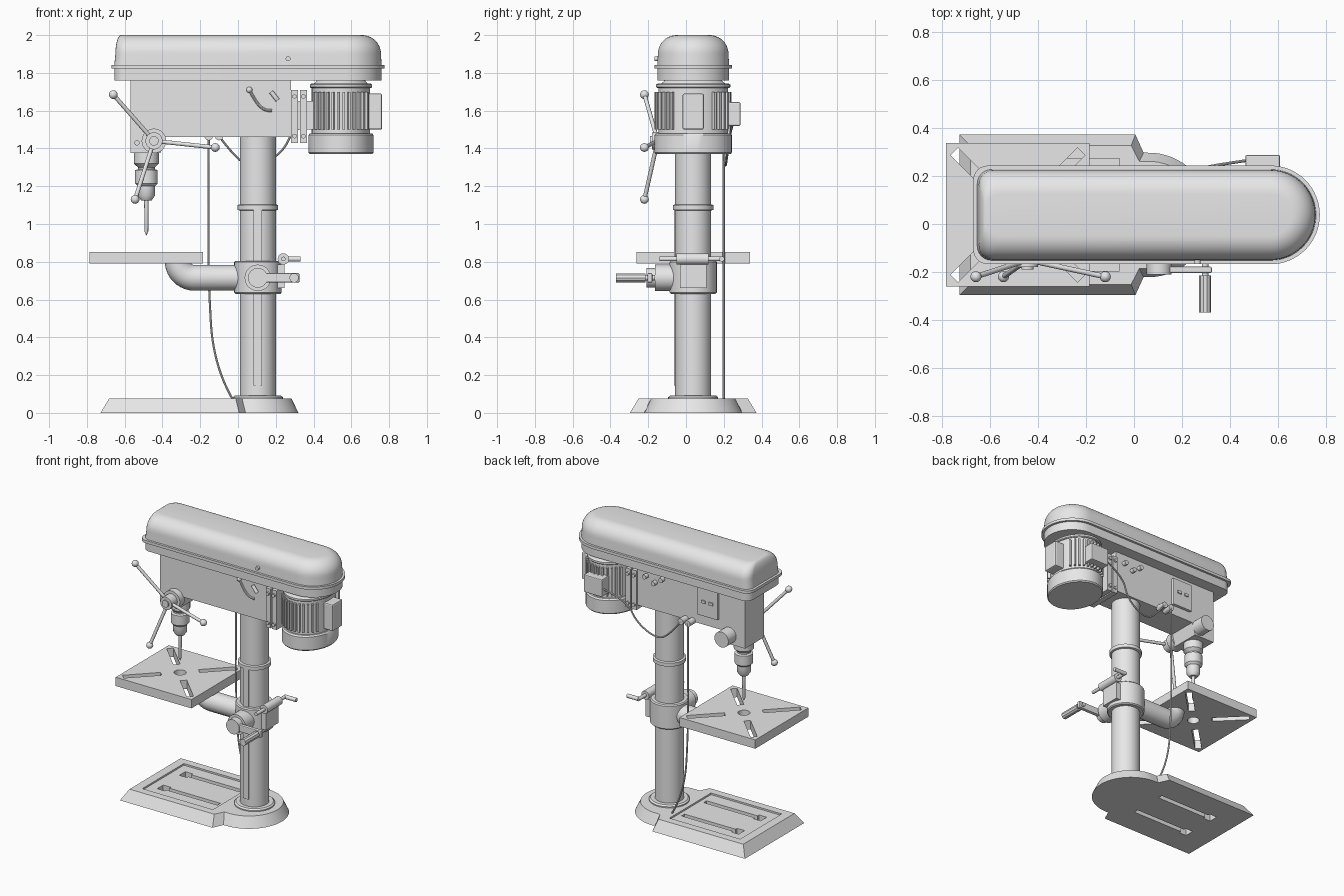
import bpy, bmesh, math
from math import sin, cos, pi, radians
from mathutils import Vector, Matrix

if "Cube" in bpy.data.objects:
    bpy.data.objects.remove(bpy.data.objects["Cube"], do_unlink=True)

grey = bpy.data.materials.new("machine_grey")
grey.use_nodes = True
grey.diffuse_color = (0.8, 0.8, 0.8, 1)
grey.node_tree.nodes["Principled BSDF"].inputs["Base Color"].default_value = (0.8, 0.8, 0.8, 1)

C = 0.038      # centre line of the machine in y
COL = 0.105    # column centre in x


def finish(obj, smooth=True):
    if not obj.data.materials:
        obj.data.materials.append(grey)
    bpy.ops.object.select_all(action='DESELECT')
    obj.select_set(True)
    bpy.context.view_layer.objects.active = obj
    if smooth:
        bpy.ops.object.shade_smooth_by_angle(angle=radians(35))
    return obj


def from_bm(name, bm, smooth=True):
    bmesh.ops.recalc_face_normals(bm, faces=bm.faces)
    mesh = bpy.data.meshes.new(name)
    bm.to_mesh(mesh)
    bm.free()
    obj = bpy.data.objects.new(name, mesh)
    bpy.context.collection.objects.link(obj)
    return finish(obj, smooth)


def box(name, x, y, z, turn=0, bevel=0):
    bm = bmesh.new()
    bmesh.ops.create_cube(bm, size=1)
    spans = (x, y, z)
    size = Matrix.Diagonal([b - a for a, b in spans] + [1])
    centre = Matrix.Translation([(a + b) / 2 for a, b in spans])
    bm.transform(centre @ Matrix.Rotation(turn, 4, 'Z') @ size)
    if bevel:
        bmesh.ops.bevel(bm, geom=bm.edges[:], offset=bevel, segments=2, affect='EDGES', profile=0.5)
    return from_bm(name, bm, False)


def loft(name, rings):
    """Skin a stack of equal-length rings and cap both ends."""
    bm = bmesh.new()
    loops = [[bm.verts.new(p) for p in ring] for ring in rings]
    n = len(loops[0])
    for a, b in zip(loops, loops[1:]):
        for i in range(n):
            bm.faces.new((a[i], a[(i + 1) % n], b[(i + 1) % n], b[i]))
    bm.faces.new(loops[0][::-1])
    bm.faces.new(loops[-1])
    return from_bm(name, bm)


def lathe(name, x, y, profile, n=40, sy=1):
    """Turn (radius, z) pairs about a vertical axis; sy stretches in y."""
    return loft(name, [[(x + r * cos(2 * pi * i / n), y + sy * r * sin(2 * pi * i / n), z)
                        for i in range(n)] for r, z in profile])


def rod(name, start, end, r0, r1=None, n=24):
    a, b = Vector(start), Vector(end)
    bm = bmesh.new()
    bmesh.ops.create_cone(bm, cap_ends=True, segments=n, radius1=r0,
                          radius2=r0 if r1 is None else r1, depth=(b - a).length)
    turn = Vector((0, 0, 1)).rotation_difference(b - a).to_matrix().to_4x4()
    bm.transform(Matrix.Translation((a + b) / 2) @ turn)
    return from_bm(name, bm)


def ball(name, at, r):
    bm = bmesh.new()
    bmesh.ops.create_uvsphere(bm, u_segments=20, v_segments=12, radius=r,
                              matrix=Matrix.Translation(at))
    return from_bm(name, bm)


def tube(name, points, r, kind='NURBS', sides=3):
    curve = bpy.data.curves.new(name, 'CURVE')
    curve.dimensions = '3D'
    curve.bevel_depth, curve.bevel_resolution, curve.use_fill_caps = r, sides, True
    curve.materials.append(grey)
    s = curve.splines.new(kind)
    s.points.add(len(points) - 1)
    for p, co in zip(s.points, points):
        p.co = (*co, 1)
    if kind == 'NURBS':
        s.use_endpoint_u, s.order_u = True, 3
    obj = bpy.data.objects.new(name, curve)
    bpy.context.collection.objects.link(obj)
    finish(obj, False)
    bpy.ops.object.convert(target='MESH')
    return finish(bpy.context.object)


def cut(obj, cutter):
    mod = obj.modifiers.new("cut", 'BOOLEAN')
    mod.operation, mod.solver, mod.object = 'DIFFERENCE', 'EXACT', cutter
    bpy.ops.object.select_all(action='DESELECT')
    bpy.context.view_layer.objects.active = obj
    bpy.ops.object.modifier_apply(modifier=mod.name)
    bpy.data.objects.remove(cutter, do_unlink=True)


# Base plate with round column foot, recessed panel and two keyed slots
def base_ring(inset, z):
    w, r = 0.335 - inset, 0.26 - inset * 0.8
    side = [(-0.728 + inset, w), (0.006 - inset * 0.4, w), (0.04 - inset * 0.4, r)]
    arc = [(0.06 + r * sin(t), r * cos(t)) for t in (pi * i / 32 for i in range(1, 32))]
    pts = side + arc + [(x, -y) for x, y in side[::-1]]
    return [(x, C + y, z) for x, y in pts]


base = loft("base", [base_ring(0, 0), base_ring(0.045, 0.075)])
cut(base, box("panel_cutter", (-0.62, -0.06), (C - 0.235, C + 0.235), (0.063, 0.2)))
for s in (-1, 1):
    y = C + s * 0.125
    cut(base, box("slot_cutter", (-0.52, -0.09), (y - 0.017, y + 0.017), (-0.1, 0.2)))
    cut(base, box("key_cutter", (-0.555, -0.495), (y - 0.034, y + 0.034), (-0.1, 0.2)))

# Column, collars and rack
lathe("column", COL, C, [(0.095, 0.07), (0.095, 1.5)], 48)
lathe("column_foot", COL, C, [(0.132, 0.07), (0.132, 0.083), (0.122, 0.092), (0.09, 0.092)], 48)
lathe("column_collar", COL, C, [(0.09, 1.07), (0.108, 1.075), (0.108, 1.1), (0.09, 1.106)], 48)
box("rack", (COL - 0.022, COL + 0.022), (C - 0.102, C - 0.07), (0.145, 1.075))

# Table clamp, elbow arm and table
lathe("table_clamp", COL, C, [(0.118, 0.63), (0.125, 0.637), (0.125, 0.798), (0.118, 0.805)], 48)
elbow = [(-0.23 - 0.09 * sin(t), C, 0.805 - 0.09 * cos(t)) for t in (pi * i / 20 for i in range(11))]
tube("table_arm", [(COL - 0.05, C, 0.715)] + elbow, 0.068, 'POLY', 6)
TX = -0.485
table = box("table", (TX - 0.3, TX + 0.3), (C - 0.3, C + 0.3), (0.79, 0.853))
cut(table, rod("hole_cutter", (TX, C, 0.7), (TX, C, 0.95), 0.04))
for k in range(4):
    a = pi / 4 + k * pi / 2
    mid = (TX + 0.25 * cos(a), C + 0.25 * sin(a))
    cut(table, box("slot_cutter", (mid[0] - 0.125, mid[0] + 0.125),
                   (mid[1] - 0.022, mid[1] + 0.022), (0.7, 0.95), a))

# Height crank on the front of the clamp
rod("crank_boss", (COL, C - 0.06, 0.715), (COL, -0.165, 0.715), 0.07, n=32)
rod("crank_hub", (COL, -0.16, 0.715), (COL, -0.21, 0.715), 0.052, n=32)
box("crank_arm", (COL, 0.325), (-0.205, -0.178), (0.69, 0.74), bevel=0.006)
rod("crank_pin", (0.297, -0.165, 0.715), (0.297, -0.23, 0.715), 0.014)
tube("crank_handle", [(0.297, -0.215, 0.715), (0.297, -0.37, 0.715)], 0.025, 'POLY')

# Clamp lever behind the crank
box("clamp_lug", (0.19, 0.245), (C - 0.07, C + 0.07), (0.66, 0.785))
rod("clamp_barrel", (0.24, -0.05, 0.815), (0.24, 0.12, 0.815), 0.03)
rod("clamp_screw", (0.24, -0.14, 0.815), (0.24, 0.2, 0.815), 0.012)
rod("clamp_handle", (0.24, 0.19, 0.815), (0.33, 0.19, 0.815), 0.014)

# Head body with lower quill housing
F, B = C - 0.108, C + 0.108
head_profile = [(-0.57, 1.375), (-0.41, 1.375), (-0.385, 1.46), (0.28, 1.46), (0.28, 1.78), (-0.57, 1.78)]
loft("head_body", [[(x, y, z) for x, z in head_profile] for y in (F, B)])


# Belt cover: rounded plan, square-ish left end and round right end
def cover_ring(inset, left, z, half=0.19):
    w = half - inset
    corner = 0.06
    x0 = -0.655 + (0.19 - half) + left
    pts = [(0.57 + w * sin(t), w * cos(t)) for t in (pi * i / 32 for i in range(33))]
    quarter = [pi / 2 * i / 6 for i in range(7)]
    pts += [(x0 + corner - corner * sin(t), -w + corner - corner * cos(t)) for t in quarter]
    pts += [(x0 + corner - corner * cos(t), w - corner + corner * sin(t)) for t in quarter]
    return [(x, C + y, z) for x, y in pts]


loft("cover_skirt", [cover_ring(0, 0, 1.76), cover_ring(0, 0, 1.83)])
loft("cover_flange", [cover_ring(0, 0, z, 0.206) for z in (1.822, 1.842)])
dome = [cover_ring(0, 0, 1.84), cover_ring(0.003, 0.006, 1.9)]
dome += [cover_ring(0.003 + 0.1 * (1 - cos(t)), 0.006 + 0.03 * (1 - cos(t)), 1.9 + 0.1 * sin(t))
         for t in (pi / 2 * i / 10 for i in range(1, 11))]
loft("belt_cover", dome)
rod("cover_screw", (0.265, C - 0.17, 1.875), (0.265, C - 0.205, 1.875), 0.013)

# Quill, chuck and drill bit
QX = -0.485
lathe("quill_chuck", QX, C, [(0.066, 1.39), (0.066, 1.32), (0.045, 1.3), (0.045, 1.29), (0.06, 1.285),
                             (0.06, 1.215), (0.045, 1.2), (0.045, 1.15), (0.028, 1.125)])
lathe("drill_bit", QX, C, [(0.012, 1.15), (0.01, 0.96), (0.001, 0.94)], 16)

# Feed hub, three ball levers and the spring housing on the back
HX, HZ = -0.445, 1.44
rod("feed_dial", (HX, F + 0.01, HZ), (HX, -0.115, HZ), 0.065, n=36)
rod("feed_hub", (HX, -0.11, HZ), (HX, -0.18, HZ), 0.045, n=32)
rod("feed_cap", (HX, -0.175, HZ), (HX, -0.19, HZ), 0.025)
for x, z in ((-0.66, 1.685), (-0.12, 1.405), (-0.545, 1.13)):
    rod("feed_lever", (HX, -0.15, HZ), (x, -0.22, z), 0.011, n=16)
    ball("lever_ball", (x, -0.22, z), 0.023)
rod("spring_housing", (HX, B - 0.01, HZ), (HX, 0.235, HZ), 0.055, n=32)
rod("depth_screw", (-0.535, F + 0.01, 1.43), (-0.535, F - 0.012, 1.43), 0.014)

# Belt tension slot, lever and small knobs
arc = [(0.06 + 0.12 * t, F - 0.002, 1.71 - 0.11 * t - 0.035 * sin(pi * t)) for t in (i / 8 for i in range(9))]
tube("tension_track", arc, 0.008, 'POLY')
ball("tension_stop", arc[0], 0.016)
rod("tension_lever", (0.175, F - 0.015, 1.7), (0.21, F - 0.015, 1.655), 0.012)
for x, z in ((0.21, 1.69), (0.08, 1.7), (0.14, 1.66)):
    rod("back_knob", (x, B - 0.01, z), (x, B + 0.03, z), 0.016)

# Switch plate with two rockers
box("switch_box", (-0.365, -0.205), (B - 0.01, B + 0.02), (1.53, 1.73), bevel=0.004)
for x in (-0.315, -0.255):
    box("switch_rocker", (x - 0.016, x + 0.016), (B + 0.015, B + 0.028), (1.625, 1.645))

# Motor: oval body, fins, caps and boxes
MX, SY = 0.545, 1.19
lathe("motor_body", MX, C, [(0.155, 1.46), (0.155, 1.735), (0.135, 1.75), (0.12, 1.77)], 48, SY)
lathe("motor_bottom_cap", MX, C, [(0.166, 1.37), (0.172, 1.378), (0.172, 1.47), (0.165, 1.48)], 48, SY)
lathe("motor_top_ring", MX, C, [(0.16, 1.72), (0.165, 1.725), (0.165, 1.738), (0.155, 1.745)], 48, SY)
for s in (-1, 1):
    for i in range(12):
        a = s * radians(35 + 10 * i)
        x, y = MX + 0.155 * cos(a), C + 0.155 * SY * sin(a)
        box("motor_fin", (x - 0.02, x + 0.02), (y - 0.006, y + 0.006), (1.5, 1.7), a)
box("motor_end_box", (0.66, 0.763), (C - 0.056, C + 0.056), (1.5, 1.69), bevel=0.008)
box("terminal_box", (0.465, 0.61), (0.2, 0.288), (1.52, 1.645), bevel=0.006)

# Motor mount plates and bolts
for x in (0.28, 0.327):
    box("mount_plate", (x, x + 0.038), (F - 0.015, B + 0.015), (1.43, 1.71))
    for z in (1.465, 1.675):
        for y in (F - 0.015, B + 0.015):
            rod("mount_bolt", (x + 0.019, y - 0.012, z), (x + 0.019, y + 0.012, z), 0.013, n=6)
box("mount_block", (0.3, 0.42), (C - 0.07, C + 0.07), (1.5, 1.65))

# Cable grommets and cables
for x in (-0.155, -0.1):
    rod("cable_grommet", (x, B - 0.01, 1.465), (x, 0.205, 1.465), 0.022)
tube("power_cable", [(-0.155, 0.2, 1.465), (-0.157, 0.2, 1.1), (-0.157, 0.2, 0.7),
                     (-0.13, 0.2, 0.25), (-0.03, 0.2, 0.075)], 0.006)
tube("motor_cable", [(-0.1, 0.2, 1.465), (0.0, 0.205, 1.33), (0.1, 0.21, 1.3),
                     (0.24, 0.22, 1.38), (0.3, 0.24, 1.52), (0.47, 0.265, 1.57)], 0.006)
